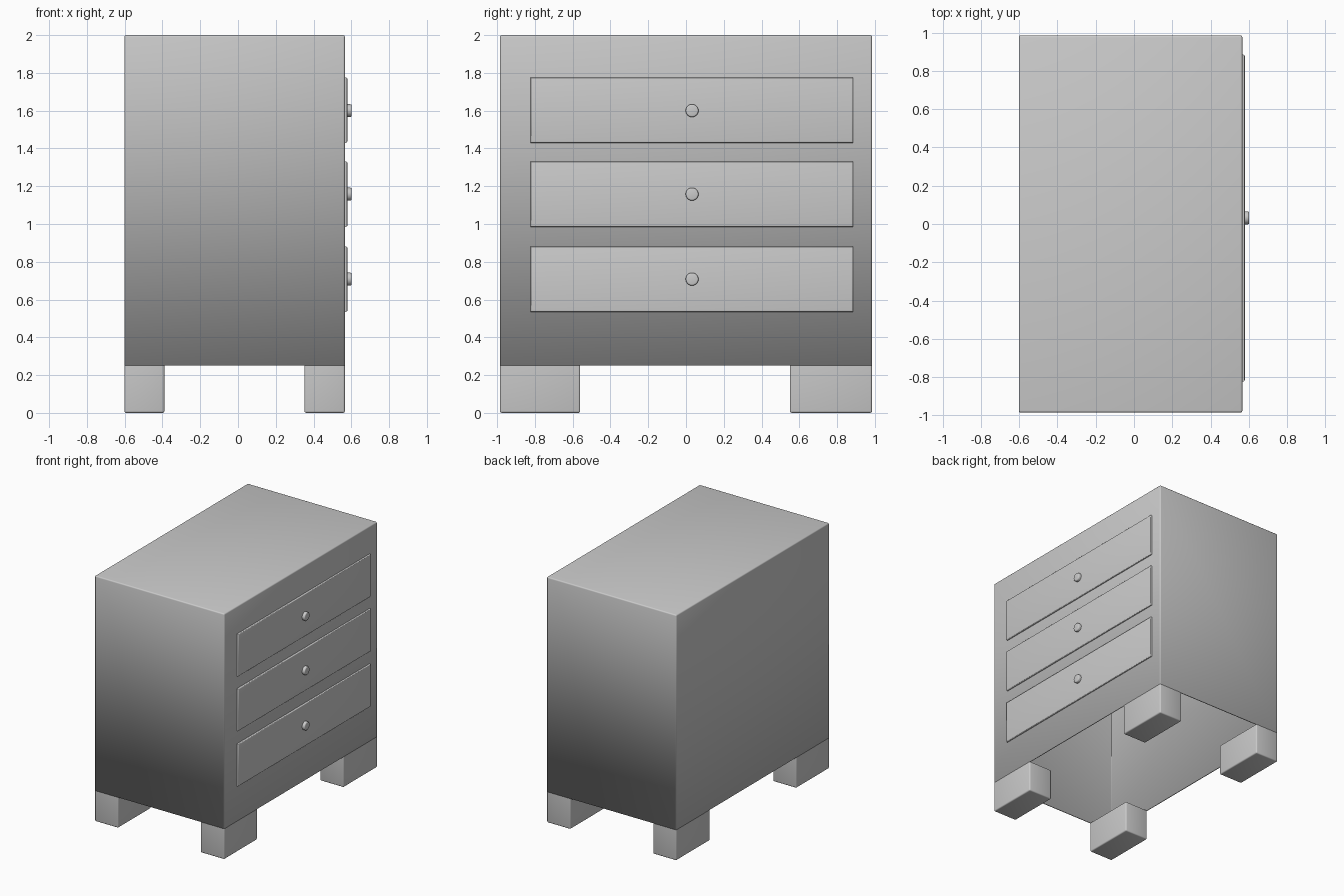
import bpy, bmesh, math
from mathutils import Matrix

cube = bpy.data.objects.get("Cube")
if cube:
    bpy.data.objects.remove(cube, do_unlink=True)

# Single painted finish
grey = bpy.data.materials.new("light grey")
grey.use_nodes = True
colour = (0.6, 0.6, 0.6, 1)
grey.diffuse_color = colour
grey.node_tree.nodes["Principled BSDF"].inputs["Base Color"].default_value = colour


def finish(name, bm):
    bmesh.ops.recalc_face_normals(bm, faces=bm.faces)
    mesh = bpy.data.meshes.new(name)
    bm.to_mesh(mesh)
    bm.free()
    mesh.materials.append(grey)
    obj = bpy.data.objects.new(name, mesh)
    bpy.context.collection.objects.link(obj)
    bpy.ops.object.select_all(action='DESELECT')
    bpy.context.view_layer.objects.active = obj
    obj.select_set(True)
    bpy.ops.object.shade_smooth_by_angle(angle=math.radians(40))
    return obj


def box(low, high):
    bm = bmesh.new()
    bmesh.ops.create_cube(bm, size=1)
    for v in bm.verts:
        for i in range(3):
            v.co[i] = low[i] if v.co[i] < 0 else high[i]
    return bm


def round_edges(bm, edges, width):
    bmesh.ops.bevel(bm, geom=edges, offset=width, segments=3, profile=0.5, affect='EDGES')


BACK, FRONT, SIDE = -0.602, 0.566, 0.985
LEG_TOP, TOP = 0.25, 2.0

# Hollow cabinet shell, open underneath
bm = box((BACK, -SIDE, LEG_TOP), (FRONT, SIDE, TOP))
floor = [f for f in bm.faces if f.normal.z < -0.5]
bmesh.ops.delete(bm, geom=floor, context='FACES_ONLY')
round_edges(bm, [e for e in bm.edges if not e.is_boundary], 0.01)
shell = finish("cabinet_shell", bm)
wall = shell.modifiers.new("wall thickness", 'SOLIDIFY')
wall.thickness = 0.008
wall.offset = -1

# Four corner legs, flush with the shell
for x_name, x0, x1 in (("back", BACK, -0.39), ("front", 0.352, FRONT)):
    for y_name, y0, y1 in (("right", -SIDE, -0.56), ("left", 0.55, SIDE)):
        bm = box((x0, y0, 0), (x1, y1, LEG_TOP))
        round_edges(bm, [e for e in bm.edges if min(v.co.z for v in e.verts) < 0.1], 0.01)
        finish(f"{x_name}_{y_name}_leg", bm)

# Three drawer fronts, each with a round knob
for name, z, knob_z in (("lower", 0.708, 0.708), ("middle", 1.158, 1.158), ("upper", 1.603, 1.6)):
    bm = box((FRONT - 0.004, -0.823, z - 0.173), (0.579, 0.885, z + 0.173))
    round_edges(bm, [e for e in bm.edges if all(v.co.x > 0.57 for v in e.verts)], 0.008)
    finish(f"{name}_drawer_front", bm)

    bm = bmesh.new()
    bmesh.ops.create_cone(bm, cap_ends=True, segments=24, radius1=0.034, radius2=0.034, depth=0.032,
                          matrix=Matrix.Translation((0.586, 0.032, knob_z)) @ Matrix.Rotation(math.pi / 2, 4, 'Y'))
    rim = [e for e in bm.edges if all(v.co.x > 0.6 for v in e.verts)]
    round_edges(bm, rim, 0.008)
    finish(f"{name}_drawer_knob", bm)
